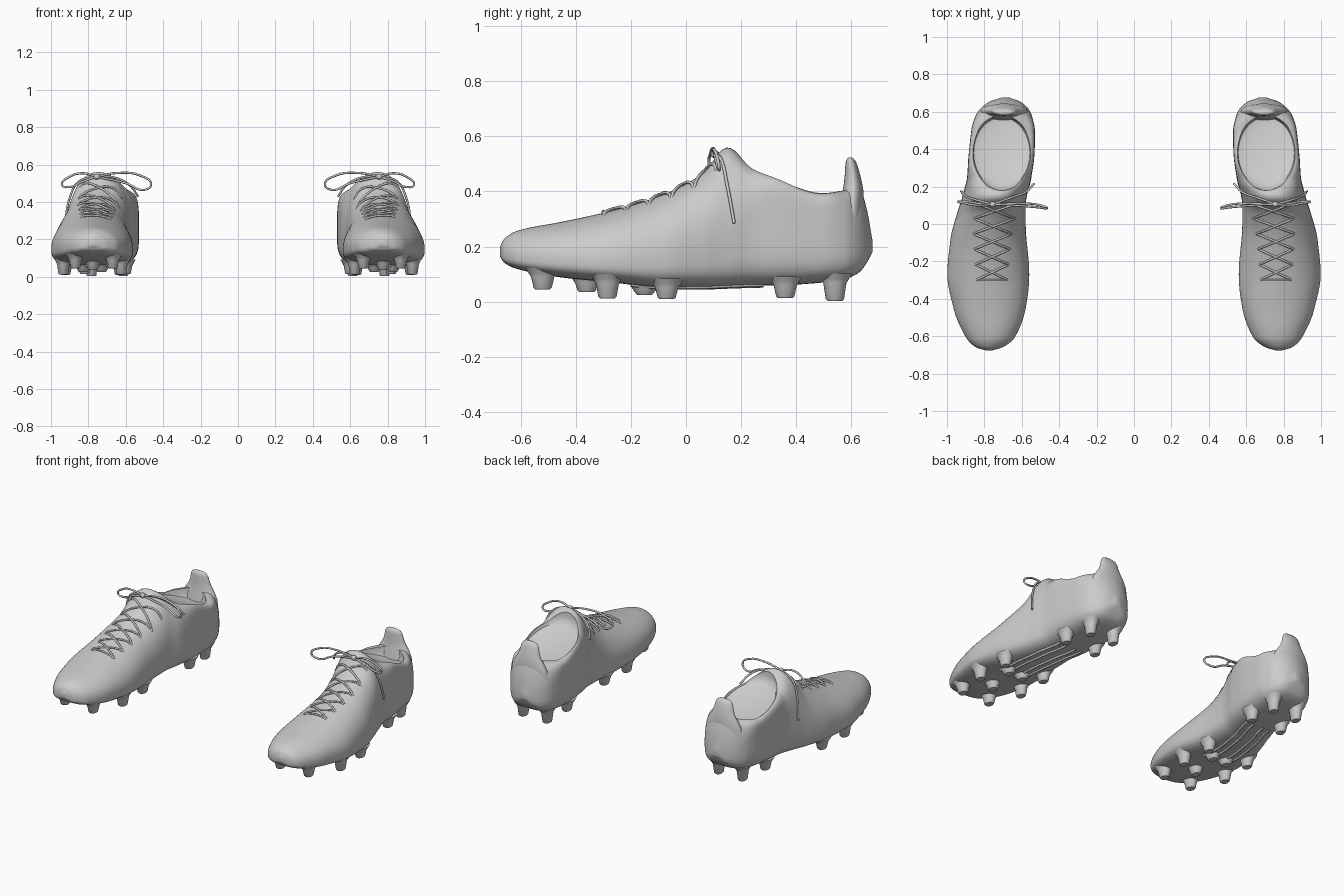
import bpy, bmesh, math
from mathutils import Vector

cube = bpy.data.objects.get("Cube")
if cube:
    bpy.data.objects.remove(cube)

# One plain colour
grey = bpy.data.materials.new("plain_grey")
grey.use_nodes = True
grey.diffuse_color = (0.6, 0.6, 0.6, 1)
grey.node_tree.nodes["Principled BSDF"].inputs["Base Color"].default_value = (0.6, 0.6, 0.6, 1)

# Cross-sections along the boot: y, centre x, half width, bottom, widest height, top, top roundness
SECTIONS = [
    (-.675, .775, .02, .165, .18, .2, 2),
    (-.66, .774, .07, .142, .17, .228, 2),
    (-.61, .768, .128, .118, .165, .258, 2),
    (-.45, .772, .193, .088, .155, .29, 2.1),
    (-.27, .779, .219, .07, .15, .33, 2),
    (-.08, .778, .203, .052, .16, .39, 2),
    (.06, .762, .183, .052, .18, .465, 2.1),
    (.15, .745, .172, .055, .2, .56, 2.2),
    (.24, .722, .172, .058, .22, .49, 4),
    (.35, .71, .176, .06, .23, .445, 9),
    (.5, .7, .17, .07, .22, .395, 9),
    (.575, .697, .152, .082, .22, .405, 4),
    (.61, .694, .133, .095, .22, .415, 2.6),
    (.63, .692, .115, .108, .21, .41, 2.3),
    (.655, .69, .08, .14, .2, .34, 2),
    (.676, .687, .02, .18, .2, .225, 2),
]
FRONT, BACK = SECTIONS[0][0], SECTIONS[-1][0]
SOLE_ROUNDNESS = 3.5


def section(y):
    """Smooth interpolation of the section values without overshoot."""
    y = min(max(y, FRONT), BACK)
    last = len(SECTIONS) - 1
    i = next(k for k in range(last) if y <= SECTIONS[k + 1][0])

    def slope(k, c):
        return (SECTIONS[k + 1][c] - SECTIONS[k][c]) / (SECTIONS[k + 1][0] - SECTIONS[k][0])

    def tangent(k, c):
        if k == 0 or k == last:
            return slope(min(k, last - 1), c)
        a, b = slope(k - 1, c), slope(k, c)
        return 2 * a * b / (a + b) if a * b > 0 else 0

    h = SECTIONS[i + 1][0] - SECTIONS[i][0]
    t = (y - SECTIONS[i][0]) / h
    s = t * t * (3 - 2 * t)
    return [SECTIONS[i][c] * (1 - s) + SECTIONS[i + 1][c] * s
            + h * t * (1 - t) * ((1 - t) * tangent(i, c) - t * tangent(i + 1, c))
            for c in range(1, 7)]


def surface(dx, y, top=True):
    """Point on the upper or on the sole at an offset from the centre line."""
    cx, hw, low, mid, high, p = section(y)
    p = p if top else SOLE_ROUNDNESS
    f = max(0, 1 - min(1, abs(dx) / hw) ** p) ** (1 / p)
    return Vector((cx + dx, y, mid + f * ((high if top else low) - mid)))


def add_object(name, data):
    obj = bpy.data.objects.new(name, data)
    bpy.context.collection.objects.link(obj)
    return obj


def loft(bm, rings):
    rows = [[bm.verts.new(p) for p in ring] for ring in rings]
    n = len(rows[0])
    for a, b in zip(rows, rows[1:]):
        for i in range(n):
            bm.faces.new((a[i], a[(i + 1) % n], b[(i + 1) % n], b[i]))
    bm.faces.new(rows[0][::-1])
    bm.faces.new(rows[-1])


def mesh_object(name, lofts):
    bm = bmesh.new()
    for rings in lofts:
        loft(bm, rings)
    bmesh.ops.recalc_face_normals(bm, faces=bm.faces)
    mesh = bpy.data.meshes.new(name)
    bm.to_mesh(mesh)
    bm.free()
    return add_object(name, mesh)


def ellipse(cx, cy, a, b, z, n, slope=0):
    return [(cx + a * math.cos(t), cy + b * math.sin(t), z + slope * b * math.sin(t))
            for t in (k * math.tau / n for k in range(n))]


def finish(obj, angle=40):
    """Bake to a mesh, mirror to make the pair, colour and shade."""
    for step in range(2):
        bpy.ops.object.select_all(action='DESELECT')
        obj.select_set(True)
        bpy.context.view_layer.objects.active = obj
        bpy.ops.object.convert(target='MESH')
        if step == 0:
            mirror = obj.modifiers.new("pair", 'MIRROR')
            mirror.use_mirror_merge = False
    obj.data.materials.clear()
    obj.data.materials.append(grey)
    bpy.ops.object.shade_smooth_by_angle(angle=math.radians(angle))


def cords(name, paths, radius, kind='POLY'):
    curve = bpy.data.curves.new(name, 'CURVE')
    curve.dimensions = '3D'
    curve.bevel_depth = radius
    curve.bevel_resolution = 2
    curve.use_fill_caps = True
    for path in paths:
        spline = curve.splines.new(kind)
        points = spline.bezier_points if kind == 'BEZIER' else spline.points
        points.add(len(path) - 1)
        for pt, co in zip(points, path):
            if kind == 'BEZIER':
                pt.co = co
                pt.handle_left_type = pt.handle_right_type = 'AUTO'
            else:
                pt.co = (*co, 1)
    finish(add_object(name, curve), 60)


# Boot body: closed loft from toe to heel
def body_ring(y, n=64):
    cx, hw, low, mid, high, p = section(y)
    ring = []
    for k in range(n):
        a = math.tau * k / n
        c, s = math.cos(a), math.sin(a)
        e = 2 / (p if s >= 0 else SOLE_ROUNDNESS)
        x = cx + hw * math.copysign(abs(c) ** e, c)
        z = mid + abs(s) ** e * ((high if s >= 0 else low) - mid)
        ring.append((x, y, z))
    return ring


STEPS = 130
middle, reach = (FRONT + BACK) / 2, (BACK - FRONT) / 2
body = mesh_object("boot_body", [[body_ring(middle - reach * math.cos(math.pi * k / STEPS))
                                  for k in range(STEPS + 1)]])

# Shallow foot opening whose floor follows the sloping collar
opening = mesh_object("opening_cutter", [[
    ellipse(.707, .38, .12, .16, .398, 64, -.37), ellipse(.707, .38, .15, .19, .41, 64, -.37),
    ellipse(.707, .38, .16, .2, .44, 64, -.37), ellipse(.707, .38, .163, .203, .8, 64)]])
opening.hide_render = True
cut = body.modifiers.new("opening", 'BOOLEAN')
cut.operation = 'DIFFERENCE'
cut.solver = 'EXACT'
cut.object = opening
finish(body)
bpy.data.objects.remove(opening)

# Heel tab: narrow pull-up flaring into the heel
TAB = [(.28, .596, .135, .05), (.36, .602, .122, .043), (.4, .606, .1, .038), (.43, .606, .08, .033),
       (.46, .604, .068, .028), (.495, .6, .06, .022), (.514, .597, .05, .016), (.523, .596, .034, .008)]
finish(mesh_object("heel_tab", [[ellipse(.694, cy, a, b, z, 40) for z, cy, a, b in TAB]]), 60)

# Studs: offset from the centre line, y, tip height
STUDS = [(.1, -.52, .045), (-.1, -.52, .045), (0, -.36, .035),
         (.155, -.285, .012), (-.155, -.285, .012), (.05, -.15, .025), (-.05, -.15, .025),
         (.145, -.07, .01), (-.145, -.07, .01),
         (.11, .36, .014), (-.11, .36, .014), (.085, .54, .003), (-.085, .54, .003)]


def stud(dx, y, tip):
    base = surface(dx, y, top=False).z
    flare = [(.066, base + .022), (.052, base + .004), (.042, base - .012), (.033, tip + .006), (.027, tip)]
    return [ellipse(section(y)[0] + dx, y, r * .8, r, z, 20) for r, z in flare]


finish(mesh_object("studs", [stud(*s) for s in STUDS]))

# Ribs running along the arch of the sole
cords("sole_ribs", [[surface(dx, -.2 + .03 * k, top=False) for k in range(17)]
                    for dx in (-.08, -.035, .035, .08)], .008)


# Criss-cross lacing lying on the upper
def lace(y0, y1, side, width):
    path = []
    for k in range(13):
        t = k / 12
        p = surface(side * width * (2 * t - 1) - .02, y0 + (y1 - y0) * t)
        p.z += .006 if 0 < k < 12 else -.008
        path.append(p)
    return path


rows = [-.3 + .082 * k for k in range(6)]
laces = [lace(rows[0], rows[0], 1, .08)]
for k, (a, b) in enumerate(zip(rows, rows[1:])):
    laces += [lace(a, b, side, .085 + .007 * k) for side in (1, -1)]
cords("crossed_laces", laces, .0058)

# Bow with two loops and two hanging ends
knot = (.755, .105, .535)
bow = [
    [knot, (.64, .1, .555), (.52, .09, .54), (.465, .085, .495), (.5, .1, .465), (.6, .11, .5), knot],
    [knot, (.83, .1, .553), (.9, .11, .535), (.94, .12, .49), (.9, .12, .48), (.83, .11, .51), knot],
    [knot, (.85, .13, .51), (.9, .15, .42), (.925, .175, .285)],
    [knot, (.66, .14, .53), (.58, .17, .49), (.535, .215, .43)],
]
cords("bow", bow, .006, 'BEZIER')
finish(mesh_object("bow_knot", [[ellipse(knot[0], knot[1], r, r * .8, knot[2] + dz, 12)
                                for r, dz in ((.008, -.014), (.018, -.007), (.018, .007), (.008, .014))]]), 60)
